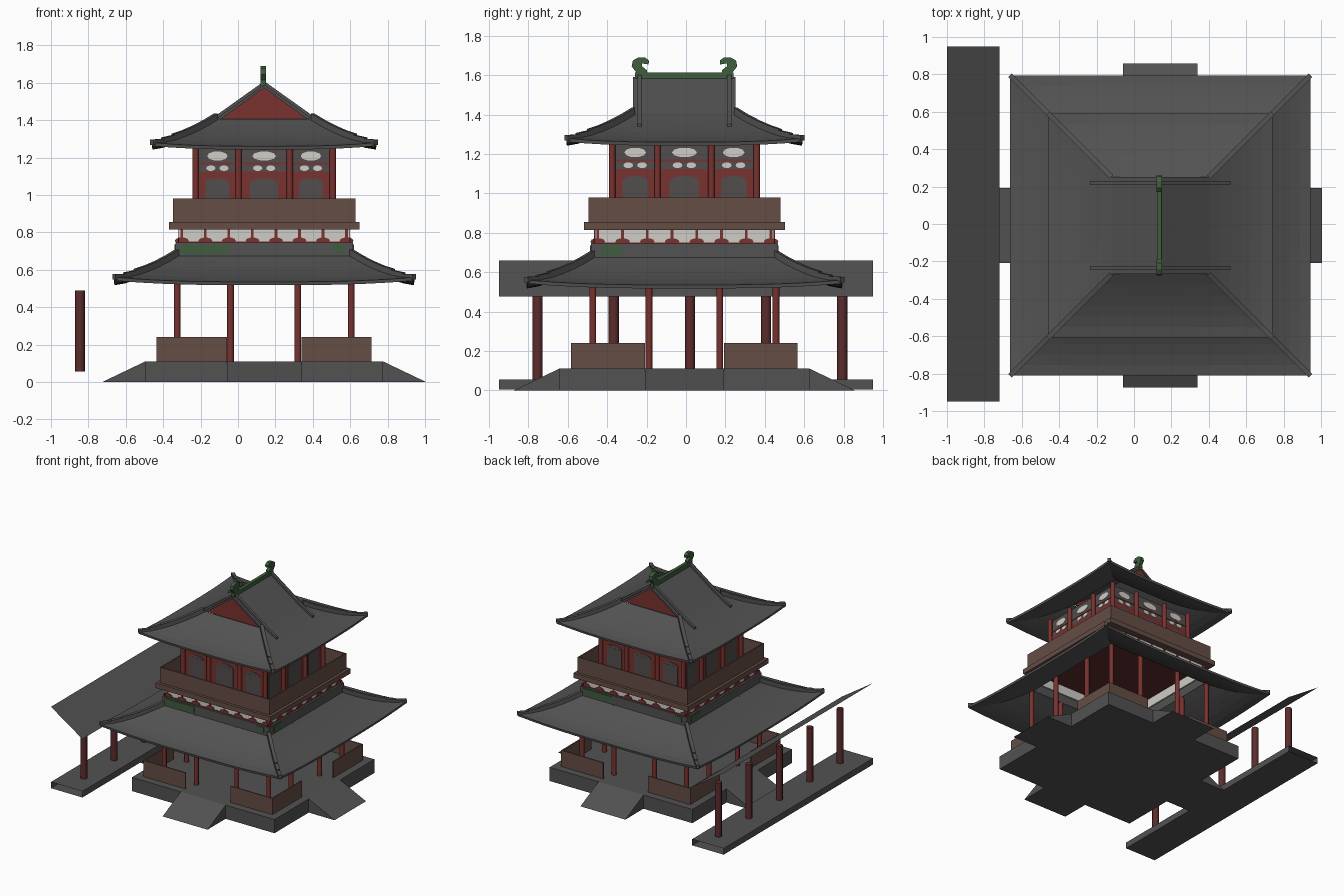
import bpy, bmesh, math
from mathutils import Vector

cube = bpy.data.objects.get("Cube")
if cube:
    bpy.data.objects.remove(cube)

CX, CY = 0.14, -0.008


def material(name, r, g, b):
    m = bpy.data.materials.new(name)
    m.use_nodes = True
    m.diffuse_color = (r, g, b, 1)
    m.node_tree.nodes["Principled BSDF"].inputs["Base Color"].default_value = (r, g, b, 1)
    return m


GREY = material("tile grey", 0.085, 0.085, 0.085)
RED = material("column red", 0.19, 0.032, 0.028)
DARK_RED = material("dark red", 0.11, 0.025, 0.025)
BROWN = material("railing brown", 0.13, 0.075, 0.06)
GREEN = material("ridge green", 0.05, 0.11, 0.045)
WHITE = material("plaster white", 0.62, 0.61, 0.57)
WINDOW = material("window grey", 0.085, 0.075, 0.072)


def finish(name, bm, mat, smooth=False):
    me = bpy.data.meshes.new(name)
    bm.to_mesh(me)
    bm.free()
    me.materials.append(mat)
    for p in me.polygons:
        p.use_smooth = smooth and len(p.vertices) == 4
    ob = bpy.data.objects.new(name, me)
    bpy.context.collection.objects.link(ob)
    return ob


def at(side, u, d, z):
    """Point on side 0-3 (front, right, back, left): u along it, d outward."""
    x, y = ((u, -d), (d, u), (-u, d), (-d, -u))[side]
    return Vector((CX + x, CY + y, z))


def prism(bm, ring, offset):
    """Extrude a closed outline by an offset vector."""
    a = [bm.verts.new(p) for p in ring]
    b = [bm.verts.new(Vector(p) + Vector(offset)) for p in ring]
    faces = [bm.faces.new(a), bm.faces.new(b[::-1])]
    for i in range(len(a)):
        j = (i + 1) % len(a)
        faces.append(bm.faces.new((a[j], a[i], b[i], b[j])))
    bmesh.ops.recalc_face_normals(bm, faces=faces)
    return faces


def box(bm, x0, x1, y0, y1, z0, z1):
    return prism(bm, [(x0, y0, z0), (x1, y0, z0), (x1, y1, z0), (x0, y1, z0)], (0, 0, z1 - z0))


def square_box(name, half, z0, z1, mat):
    bm = bmesh.new()
    box(bm, CX - half, CX + half, CY - half, CY + half, z0, z1)
    return finish(name, bm, mat)


def panel(bm, side, u0, u1, d, z0, z1, thick=0.004):
    ring = [at(side, u, d, z) for u, z in ((u0, z0), (u1, z0), (u1, z1), (u0, z1))]
    prism(bm, ring, at(side, 0, thick, 0) - at(side, 0, 0, 0))


def oval(bm, side, u, d, z, w, h, thick=0.004, n=10):
    ring = [at(side, u + w / 2 * math.cos(a), d, z + h / 2 * math.sin(a))
            for a in (math.tau * i / n for i in range(n))]
    prism(bm, ring, at(side, 0, thick, 0) - at(side, 0, 0, 0))


def columns(name, spots, r, z0, z1, mat, n=10):
    bm = bmesh.new()
    for x, y in spots:
        prism(bm, [(x + r * math.cos(math.tau * i / n), y + r * math.sin(math.tau * i / n), z0)
                   for i in range(n)], (0, 0, z1 - z0))
    finish(name, bm, mat, True)


def perimeter(outer, inner):
    steps = (-outer, -inner, inner, outer)
    return [(CX + x, CY + y) for x in steps for y in steps if outer in (abs(x), abs(y))]


def rib(bm, p, q, width, height):
    p, q = Vector(p), Vector(q)
    w = (q - p).cross(Vector((0, 0, 1))).normalized() * width / 2
    low, up = Vector((0, 0, -0.012)), Vector((0, 0, height))
    prism(bm, [p - w + low, p + w + low, p + w + up, p - w + up], q - p)


RINGS, SEGS = 6, 12


def roof(name, outer, inner, z0, z1, lift, ridge=None):
    """Curved hipped roof with raised corners; a ridge height adds a gable top."""
    def point(side, i, t):
        k = i / RINGS
        d = outer + (inner - outer) * k
        return at(side, t * d, d, z0 + (z1 - z0) * k ** 1.5 + lift * abs(t) ** 3 * (1 - k) ** 2)

    bm = bmesh.new()
    for side in range(4):
        grid = [[bm.verts.new(point(side, i, 2 * j / SEGS - 1)) for j in range(SEGS + 1)]
                for i in range(RINGS + 1)]
        for lo, hi in zip(grid, grid[1:]):
            for j in range(SEGS):
                bm.faces.new((lo[j], lo[j + 1], hi[j + 1], hi[j]))
    if ridge:
        for side in (1, 3):
            bm.faces.new([bm.verts.new(at(side, u, d, z)) for u, d, z in (
                (-inner, inner, z1), (inner, inner, z1), (inner, 0, ridge), (-inner, 0, ridge))])
    bmesh.ops.remove_doubles(bm, verts=bm.verts, dist=0.0005)
    ob = finish(name, bm, GREY)
    mod = ob.modifiers.new("thickness", "SOLIDIFY")
    mod.thickness, mod.offset = 0.018, -1

    # Hip ridges with stepped ends
    bm = bmesh.new()
    for side in range(4):
        for i in range(RINGS):
            rib(bm, point(side, i, 1), point(side, i + 1, 1), 0.026, (0.016, 0.023, 0.03)[min(i, 2)])
    finish(name + "_hip_ridges", bm, GREY)


# Stone platform with four ramps
square_box("platform", 0.635, 0, 0.11, GREY)
bm = bmesh.new()
for s in range(4):
    prism(bm, [at(s, -0.2, 0.635, 0), at(s, -0.2, 0.865, 0), at(s, -0.2, 0.635, 0.11)],
          at(s, 0.4, 0, 0) - at(s, 0, 0, 0))
finish("ramps", bm, GREY)

# Ground floor columns and corner railings
columns("lower_columns", perimeter(0.465, 0.18), 0.018, 0.11, 0.67, RED)
bm = bmesh.new()
for s in range(4):
    for u in (-0.575, 0.2):
        panel(bm, s, u, u + 0.375, 0.565, 0.11, 0.24, 0.01)
finish("lower_railings", bm, BROWN)

# Lower roof with a collar and painted collar ends
roof("lower_roof", 0.803, 0.465, 0.535, 0.68, 0.025)
bm = bmesh.new()
green = bmesh.new()
for s in range(4):
    panel(bm, s, -0.475, 0.475, 0.455, 0.665, 0.745, 0.02)
    if s in (0, 2):
        panel(green, s, -0.45, -0.19, 0.475, 0.685, 0.735)
        panel(green, s, 0.37, 0.43, 0.475, 0.69, 0.735)
    else:
        panel(green, s, -0.42, -0.32, 0.475, 0.685, 0.735)
finish("roof_collar", bm, GREY)
finish("collar_paint", green, GREEN)

# Bracket band: white infill with red brackets
bm = bmesh.new()
red = bmesh.new()
for s in range(4):
    panel(bm, s, -0.455, 0.455, 0.445, 0.735, 0.815, 0.01)
    panel(red, s, -0.455, 0.455, 0.455, 0.735, 0.75)
    for i in range(8):
        u = -0.44 + i * 0.88 / 7
        panel(red, s, u - 0.007, u + 0.007, 0.455, 0.75, 0.815)
        oval(red, s, u, 0.455, 0.755, 0.075, 0.035, 0.006)
finish("bracket_band", bm, WHITE)
finish("brackets", red, RED)

# Balcony floor, ceiling lining and railing
square_box("balcony_floor", 0.51, 0.815, 0.855, BROWN)
square_box("ceiling_lining", 0.445, 0.808, 0.815, DARK_RED)
bm = bmesh.new()
for s in range(4):
    panel(bm, s, -0.488, 0.488, 0.478, 0.855, 0.98, 0.01)
finish("balcony_railing", bm, BROWN)

# Upper room with columns, red dado, doors and white panes
square_box("upper_room", 0.355, 0.855, 1.26, WINDOW)
columns("upper_columns", perimeter(0.367, 0.137), 0.017, 0.855, 1.27, RED)
dado, doors, panes = bmesh.new(), bmesh.new(), bmesh.new()
for s in range(4):
    panel(dado, s, -0.355, 0.355, 0.355, 0.855, 1.125)
    panel(dado, s, -0.355, 0.355, 0.355, 1.162, 1.172)
    for u, w in ((-0.25, 0.13), (0, 0.15), (0.25, 0.13)):
        panel(doors, s, u - w / 2, u + w / 2, 0.359, 0.87, 1.065)
        oval(doors, s, u, 0.358, 1.065, w, 0.05)
        oval(panes, s, u, 0.355, 1.208, w * 0.85, 0.05)
        for e in (-0.035, 0.035):
            oval(panes, s, u + e, 0.355, 1.143, 0.05, 0.03)
finish("dado", dado, RED)
finish("doors", doors, WINDOW)
finish("window_panes", panes, WHITE)

# Upper roof, gables and gable ribs
roof("upper_roof", 0.6, 0.26, 1.26, 1.405, 0.02, 1.59)
bm = bmesh.new()
ribs = bmesh.new()
for s in (0, 2):
    prism(bm, [at(s, -0.25, 0.248, 1.4), at(s, 0.25, 0.248, 1.4), at(s, 0, 0.248, 1.575)],
          at(s, 0, -0.01, 0) - at(s, 0, 0, 0))
    for e in (-1, 1):
        rib(ribs, at(s, 0, 0.228, 1.59), at(s, e * 0.26, 0.228, 1.405), 0.022, 0.018)
        rib(ribs, at(s, e * 0.26, 0.228, 1.405), at(s, e * 0.375, 0.228, 1.335), 0.022, 0.018)
finish("gables", bm, RED)
finish("gable_ribs", ribs, GREY)

# Green main ridge with curled end ornaments
bm = bmesh.new()
box(bm, CX - 0.018, CX + 0.008, CY - 0.25, CY + 0.25, 1.575, 1.615)
curl = ((0.19, 1.58), (0.25, 1.58), (0.245, 1.615), (0.268, 1.645), (0.262, 1.675), (0.235, 1.69),
        (0.2, 1.69), (0.18, 1.675), (0.182, 1.655), (0.215, 1.66), (0.215, 1.645), (0.19, 1.625))
for e in (-1, 1):
    prism(bm, [(CX - 0.019, CY + e * y, z) for y, z in curl], (0.028, 0, 0))
finish("main_ridge", bm, GREEN)

# Side gallery: open-ended floor, posts and a single sloping roof
bm = bmesh.new()
faces = box(bm, -1, -0.72, -0.95, 0.95, 0.005, 0.055)
bmesh.ops.delete(bm, geom=[f for f in faces if abs(f.normal.y) > 0.9], context="FACES")
finish("gallery_floor", bm, GREY)
columns("gallery_posts", [(-0.845, 0.02 + 0.387 * i) for i in range(-2, 3)], 0.026, 0.055, 0.49, DARK_RED, 8)
bm = bmesh.new()
bm.faces.new([bm.verts.new(p) for p in (
    (-1, -0.95, 0.66), (-0.72, -0.95, 0.475), (-0.72, 0.95, 0.475), (-1, 0.95, 0.66))])
finish("gallery_roof", bm, GREY)
